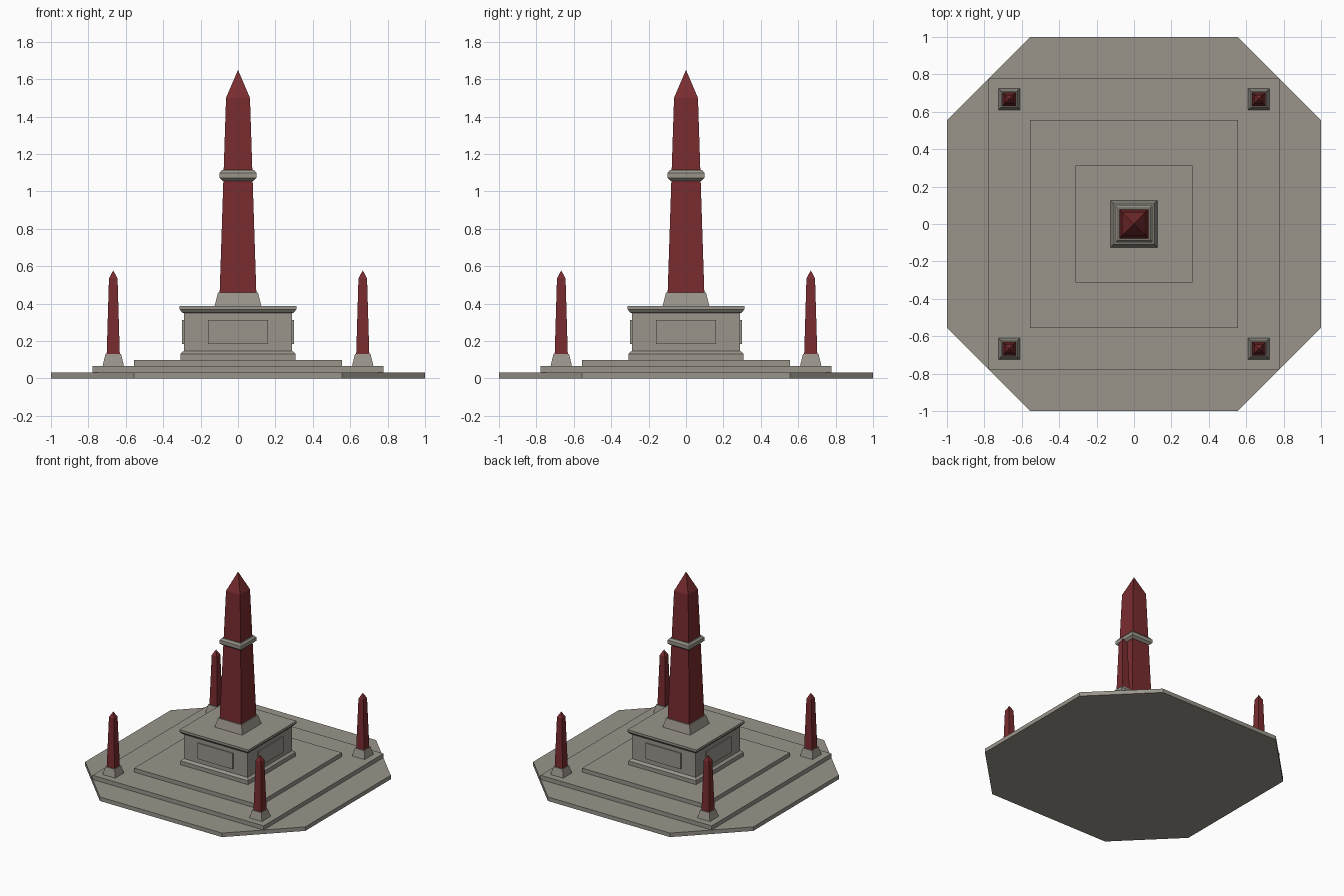
import bpy, bmesh, math

if "Cube" in bpy.data.objects:
    bpy.data.objects.remove(bpy.data.objects["Cube"])


def material(name, rgb):
    m = bpy.data.materials.new(name)
    m.diffuse_color = (*rgb, 1)
    m.use_nodes = True
    m.node_tree.nodes["Principled BSDF"].inputs["Base Color"].default_value = m.diffuse_color
    return m


STONE = material("grey_stone", (0.32, 0.30, 0.26))
RED = material("red_granite", (0.19, 0.025, 0.028))


def finish(name, bm, mat):
    bmesh.ops.recalc_face_normals(bm, faces=bm.faces)
    me = bpy.data.meshes.new(name)
    bm.to_mesh(me)
    bm.free()
    me.materials.append(mat)
    ob = bpy.data.objects.new(name, me)
    bpy.context.collection.objects.link(ob)
    return ob


def square(r):
    return [(-r, -r), (r, -r), (r, r), (-r, r)]


def stack(name, rings, mat, at=(0, 0)):
    """Loft a list of (outline, z); a one-point outline makes an apex."""
    bm = bmesh.new()
    loops = [[bm.verts.new((x + at[0], y + at[1], z)) for x, y in pts] for pts, z in rings]
    bm.faces.new(loops[0])
    for a, b in zip(loops, loops[1:]):
        n = len(a)
        for i in range(n):
            j = (i + 1) % n
            bm.faces.new((a[i], a[j], b[0]) if len(b) == 1 else (a[i], a[j], b[j], b[i]))
    if len(loops[-1]) > 1:
        bm.faces.new(loops[-1])
    return finish(name, bm, mat)


def tower(name, profile, mat, at=(0, 0)):
    """Square tapered tower from (half width, z) pairs; half width 0 is the tip."""
    return stack(name, [(square(r) if r else [(0, 0)], z) for r, z in profile], mat, at)


# Octagonal platform and square steps
C = 0.555
octagon = [(-C, -1), (C, -1), (1, -C), (1, C), (C, 1), (-C, 1), (-1, C), (-1, -C)]
stack("platform", [(octagon, 0), (octagon, 0.033)], STONE)
tower("lower_step", [(0.778, 0.033), (0.778, 0.067)], STONE)
tower("upper_step", [(0.555, 0.067), (0.555, 0.10)], STONE)

# Pedestal with moulded foot and cornice
tower("pedestal", [(0.308, 0.10), (0.308, 0.132), (0.29, 0.148), (0.29, 0.35),
                   (0.298, 0.352), (0.313, 0.37), (0.313, 0.388)], STONE)

# Raised panel on each pedestal side
for i in range(4):
    bm = bmesh.new()
    bmesh.ops.create_cube(bm, size=1)
    for v in bm.verts:
        v.co = (v.co.x * 0.32, -0.293 + v.co.y * 0.014, 0.249 + v.co.z * 0.13)
    panel = finish("pedestal_panel", bm, STONE)
    panel.rotation_euler.z = i * math.pi / 2

# Main obelisk
tower("obelisk_foot", [(0.125, 0.388), (0.107, 0.46)], STONE)
tower("obelisk_shaft", [(0.098, 0.46), (0.064, 1.50), (0, 1.65)], RED)
tower("obelisk_band", [(0.080, 1.055), (0.098, 1.071), (0.098, 1.10), (0.086, 1.115)], STONE)

# Four corner obelisks
for sx in (-1, 1):
    for sy in (-1, 1):
        at = (sx * 0.667, sy * 0.667)
        tower("corner_foot", [(0.057, 0.067), (0.042, 0.13)], STONE, at)
        bm_profile = [(0.035, 0.13), (0.023, 0.535)]
        shaft = stack("corner_shaft", [(square(r), z) for r, z in bm_profile] + [([(0, 0)], 0.578)], RED, at)
